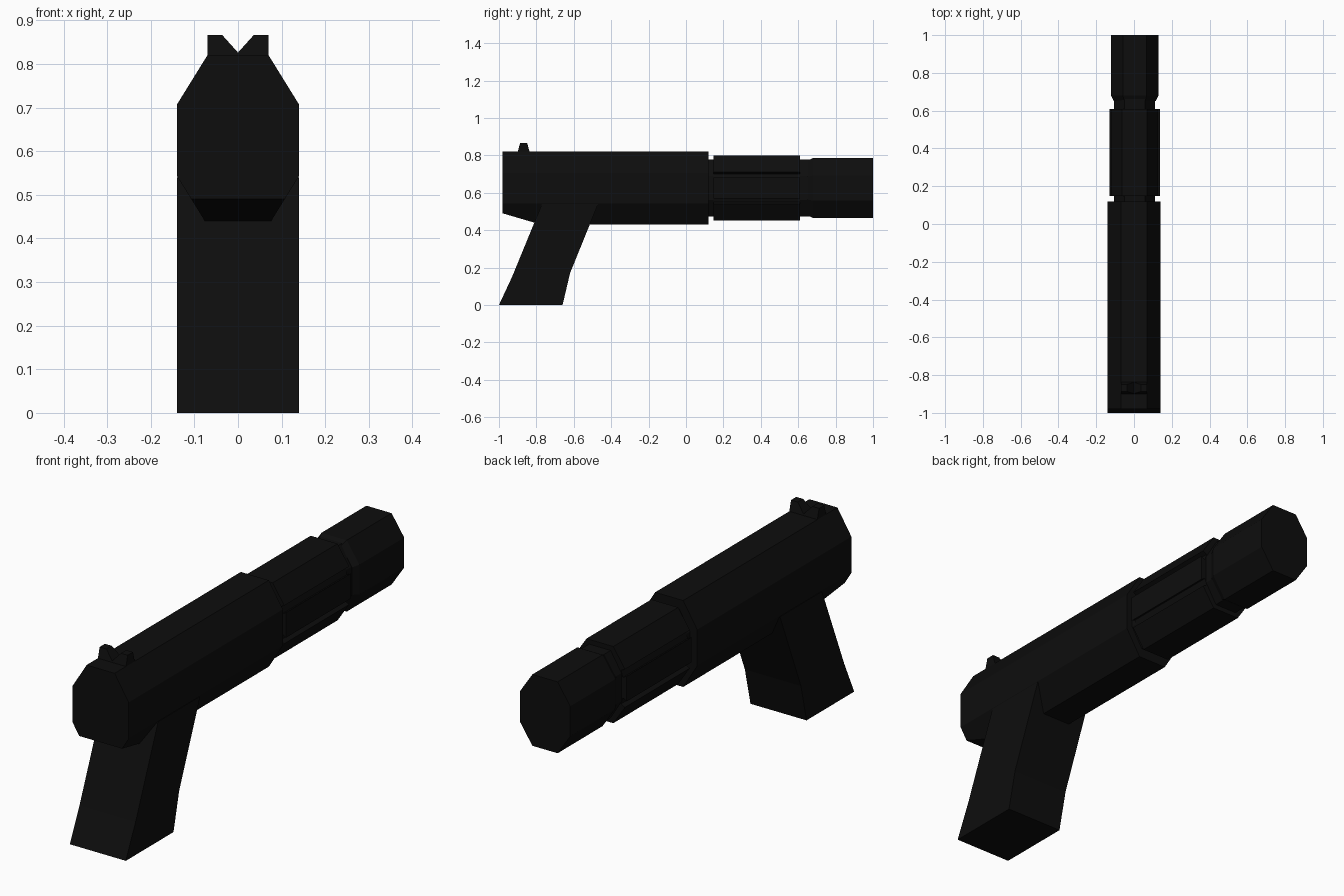
import bpy, bmesh
from mathutils import Vector

if "Cube" in bpy.data.objects:
    bpy.data.objects.remove(bpy.data.objects["Cube"])

black = bpy.data.materials.new("black")
black.diffuse_color = (0.004, 0.004, 0.004, 1)
black.use_nodes = True
black.node_tree.nodes["Principled BSDF"].inputs["Base Color"].default_value = black.diffuse_color


def finish(name, bm):
    bmesh.ops.recalc_face_normals(bm, faces=bm.faces)
    mesh = bpy.data.meshes.new(name)
    bm.to_mesh(mesh)
    bm.free()
    mesh.materials.append(black)
    obj = bpy.data.objects.new(name, mesh)
    bpy.context.collection.objects.link(obj)
    return obj


def loft(rings):
    """Skin a list of closed rings of 3D points and cap both ends."""
    bm = bmesh.new()
    loops = [[bm.verts.new(p) for p in ring] for ring in rings]
    n = len(loops[0])
    for a, b in zip(loops, loops[1:]):
        for i in range(n):
            j = (i + 1) % n
            bm.faces.new((a[i], a[j], b[j], b[i]))
    bm.faces.new(loops[0])
    bm.faces.new(loops[-1])
    return bm


def octagon(hw, hh, cz=0.625, cx=0.0):
    """Octagonal (x, z) outline; every odd pair bounds a vertical side."""
    a, b = hw * 0.5, hh * 0.42
    pts = [(a, hh), (hw, b), (hw, -b), (a, -hh),
           (-a, -hh), (-hw, -b), (-hw, b), (-a, hh)]
    return [(x + cx, z + cz) for x, z in pts]


def at(outline, y):
    return [(x, y, z) for x, z in outline]


# Receiver: octagonal prism with the lower rear corner sliced off
body = octagon(0.14, 0.195)
bm = loft([at(body, -0.98), at(body, 0.12)])
cut = bmesh.ops.bisect_plane(bm, geom=bm.verts[:] + bm.edges[:] + bm.faces[:],
                             plane_co=(0, -0.98, 0.49), plane_no=(0, -0.05, -0.17),
                             clear_outer=True)
bmesh.ops.holes_fill(bm, edges=[e for e in cut["geom_cut"]
                                if isinstance(e, bmesh.types.BMEdge)])
finish("receiver", bm)

# Grip: slanted side profile extruded across the full width
grip = [(-1.0, 0), (-0.66, 0), (-0.62, 0.17), (-0.47, 0.54), (-0.77, 0.54), (-0.93, 0.15)]
finish("grip", loft([[(x, y, z) for y, z in grip] for x in (-0.14, 0.14)]))

# Barrel core, visible as the two narrow necks
core = octagon(0.108, 0.152, cx=0.003)
finish("barrel_core", loft([at(core, 0.10), at(core, 0.67)]))

# Barrel shroud: octagon with a groove along each side corner
CENTRE = Vector((0.003, 0.625))
base = [Vector(p) for p in octagon(0.134, 0.173, cx=0.003)]
shroud = []
for i, p in enumerate(base):
    if i in (1, 2, 5, 6):
        before = p + (base[i - 1] - p).normalized() * 0.016
        after = p + (base[(i + 1) % 8] - p).normalized() * 0.016
        shroud += [before]
        shroud += [q + (CENTRE - p).normalized() * 0.022 for q in (before, after)]
        shroud += [after]
    else:
        shroud.append(p)
finish("barrel_shroud", loft([at(shroud, 0.147), at(shroud, 0.61)]))

# Muzzle: tapered collar opening into a plain octagonal end
tip = octagon(0.126, 0.161, cx=0.004)
finish("muzzle", loft([at(octagon(0.11, 0.146, cx=0.004), 0.65), at(tip, 0.68), at(tip, 1.0)]))

# Rear sight: notched plate with sloping front and back
sight = [(-0.07, 0.81), (0.07, 0.81), (0.07, 0.866), (0.036, 0.866),
         (0, 0.826), (-0.036, 0.866), (-0.07, 0.866)]
finish("rear_sight", loft([[(x, -0.868 + s * (0.034 - (z - 0.81) * 0.27), z)
                            for x, z in sight] for s in (-1, 1)]))
